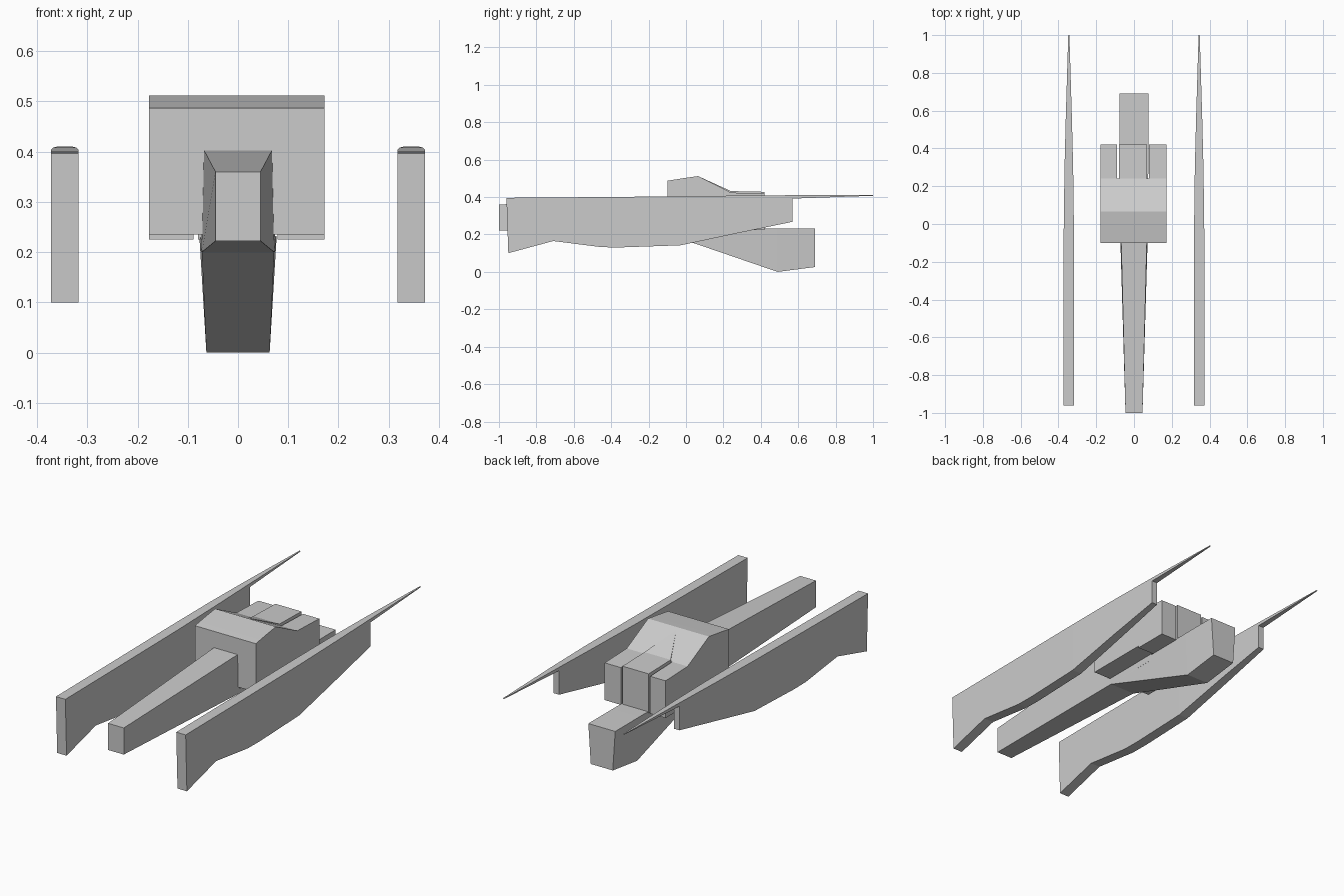
import bpy, bmesh

if "Cube" in bpy.data.objects:
    bpy.data.objects.remove(bpy.data.objects["Cube"])


def finish(name, bm, smooth=False):
    bmesh.ops.remove_doubles(bm, verts=bm.verts, dist=1e-5)
    bmesh.ops.recalc_face_normals(bm, faces=bm.faces)
    mesh = bpy.data.meshes.new(name)
    bm.to_mesh(mesh)
    bm.free()
    ob = bpy.data.objects.new(name, mesh)
    bpy.context.collection.objects.link(ob)
    if smooth:
        bpy.context.view_layer.objects.active = ob
        ob.select_set(True)
        bpy.ops.object.shade_smooth_by_angle(angle=0.35)
        ob.select_set(False)
    return ob


def loft(name, sections, cx=0.0):
    """Four-sided sections along y: (y bottom, y top, z bottom, z top, half width bottom, top)."""
    bm = bmesh.new()
    rings = [[bm.verts.new(p) for p in ((cx - wb, yb, zb), (cx + wb, yb, zb),
                                        (cx + wt, yt, zt), (cx - wt, yt, zt))]
             for yb, yt, zb, zt, wb, wt in sections]
    for a, b in zip(rings, rings[1:]):
        for i in range(4):
            j = (i + 1) % 4
            bm.faces.new((a[i], a[j], b[j], b[i]))
    bm.faces.new(rings[0])
    bm.faces.new(rings[-1])
    return finish(name, bm)


def prism(name, profile, x0, x1, smooth=False):
    """Extrude a (y, z) profile from x0 to x1."""
    bm = bmesh.new()
    face = bm.faces.new([bm.verts.new((x0, y, z)) for y, z in profile])
    ext = bmesh.ops.extrude_face_region(bm, geom=[face])
    for v in ext["geom"]:
        if isinstance(v, bmesh.types.BMVert):
            v.co.x = x1
    return finish(name, bm, smooth)


# Side blades with long tapering spikes
blade = [(-0.95, -0.96, 0.10, 0.396, 0.027, 0.027),
         (-0.71, -0.71, 0.165, 0.398, 0.027, 0.027),
         (-0.45, -0.45, 0.132, 0.40, 0.027, 0.027),
         (-0.35, -0.35, 0.131, 0.401, 0.027, 0.027),
         (-0.03, -0.03, 0.142, 0.404, 0.027, 0.027),
         (0.29, 0.29, 0.21, 0.408, 0.023, 0.023),
         (0.57, 0.57, 0.268, 0.41, 0.016, 0.016)]
spike = [(0.57, 0.57, 0.392, 0.41, 0.016, 0.016),
         (1.0, 1.0, 0.407, 0.41, 0.003, 0.003)]
for side, cx in (("left", -0.345), ("right", 0.345)):
    loft(side + "_blade", blade, cx)
    loft(side + "_spike", spike, cx)

# Nose boom
loft("nose_boom", [(-1.0, -1.0, 0.222, 0.36, 0.045, 0.045),
                   (-0.09, -0.09, 0.20, 0.403, 0.072, 0.068),
                   (0.22, 0.22, 0.20, 0.405, 0.074, 0.07)])

# Rear keel pod
loft("keel_pod", [(-0.09, -0.09, 0.199, 0.225, 0.072, 0.073),
                  (0.49, 0.49, 0.0, 0.232, 0.063, 0.077),
                  (0.69, 0.69, 0.026, 0.232, 0.063, 0.077)])

# Cabin block with sloping roof
prism("cabin", [(-0.1, 0.235), (-0.1, 0.487), (-0.02, 0.5), (0.065, 0.512),
                (0.24, 0.424), (0.24, 0.235)], -0.177, 0.172, True)

# Rear of the cabin, split by two narrow slits
for name, x0, x1, z0, z1 in (("left_rear_block", -0.177, -0.089, 0.424, 0.418),
                             ("rear_hatch", -0.08, 0.07, 0.432, 0.428),
                             ("right_rear_block", 0.079, 0.172, 0.424, 0.418)):
    prism(name, [(0.24, 0.225), (0.24, z0), (0.42, z1), (0.42, 0.225)], x0, x1)

# Shallow triangular rise leading into the hatch
bm = bmesh.new()
pts = [(0, 0.08, 0.505), (-0.08, 0.24, 0.432), (0.07, 0.24, 0.432),
       (0.07, 0.24, 0.42), (-0.08, 0.24, 0.42)]
v = [bm.verts.new(p) for p in pts]
for f in ((0, 1, 2), (0, 2, 3), (0, 3, 4), (0, 4, 1), (1, 4, 3, 2)):
    bm.faces.new([v[i] for i in f])
finish("roof_wedge", bm)
